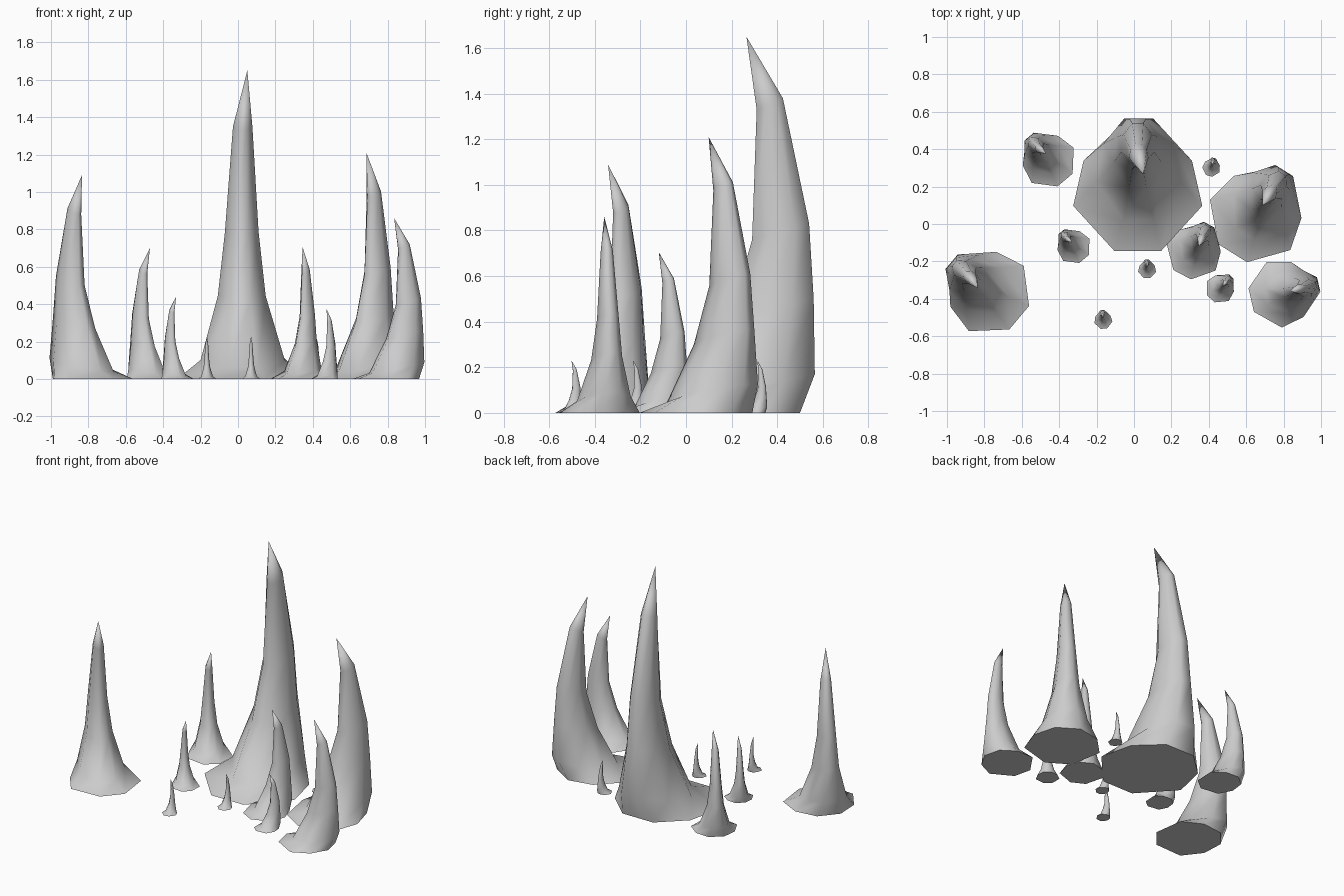
import bpy, bmesh, math

if "Cube" in bpy.data.objects:
    bpy.data.objects.remove(bpy.data.objects["Cube"])

# rings of the full-size spike: front y, front z, back y, back z, half width, centre x
RINGS = [(-0.145, 0.0, 0.50, 0.0, 0.345, 0.02),
         (0.02, 0.06, 0.565, 0.17, 0.225, 0.025),
         (0.19, 0.41, 0.56, 0.50, 0.128, 0.02),
         (0.29, 0.76, 0.54, 0.83, 0.09, 0.02),
         (0.31, 1.33, 0.425, 1.38, 0.052, 0.025)]
# eight-sided cross-section, right half from front to back: (x, depth)
HALF = [(0.36, -1), (1, -0.25), (0.84, 0.5), (0.34, 1)]
SECTION = HALF + [(-x, t) for x, t in reversed(HALF)]
MID_Y = 0.21


def spike(name, x, y, height, turn, side):
    """Curved spike centred at x, y; turn in degrees, side = sideways tip lean."""
    bm = bmesh.new()
    loops = []
    for yf, zf, yb, zb, w, cx in RINGS:
        loop = []
        for sx, t in SECTION:
            f = (t + 1) / 2
            loop.append(bm.verts.new((cx * side + sx * w,
                                      yf + (yb - yf) * f - MID_Y,
                                      zf + (zb - zf) * f)))
        loops.append(loop)
    tip = bm.verts.new((0.05 * side, 0.265 - MID_Y, 1.65))
    n = len(SECTION)
    bm.faces.new(loops[0][::-1])
    for i in range(n):
        j = (i + 1) % n
        for a, b in zip(loops, loops[1:]):
            bm.faces.new((a[i], a[j], b[j], b[i]))
        bm.faces.new((loops[-1][i], loops[-1][j], tip))
    bmesh.ops.recalc_face_normals(bm, faces=bm.faces)
    me = bpy.data.meshes.new(name)
    bm.to_mesh(me)
    bm.free()
    ob = bpy.data.objects.new(name, me)
    bpy.context.collection.objects.link(ob)
    ob.location = (x, y, 0)
    ob.rotation_euler.z = math.radians(turn)
    ob.scale = [height / 1.65] * 3
    bpy.ops.object.select_all(action='DESELECT')
    ob.select_set(True)
    bpy.context.view_layer.objects.active = ob
    bpy.ops.object.shade_smooth_by_angle(angle=math.radians(60))


# large spikes
spike("centre_spike", 0.0, 0.21, 1.65, 0, 1)
spike("left_spike", -0.785, -0.34, 1.09, 50, -1)
spike("right_spike", 0.665, 0.065, 1.21, -32, 0)
spike("front_right_spike", 0.807, -0.365, 0.86, -77, 0)
# medium spikes
spike("back_left_spike", -0.472, 0.345, 0.70, 40, 1)
spike("inner_right_spike", 0.325, -0.135, 0.705, -28, 0.5)
spike("inner_left_spike", -0.332, -0.118, 0.44, 40, 1)
spike("lower_right_spike", 0.465, -0.34, 0.375, -42, 0)
# small spikes
spike("small_front_spike", 0.07, -0.24, 0.23, 0, 0)
spike("small_left_spike", -0.165, -0.51, 0.23, 5, 0)
spike("small_back_spike", 0.415, 0.305, 0.23, -15, 0)
